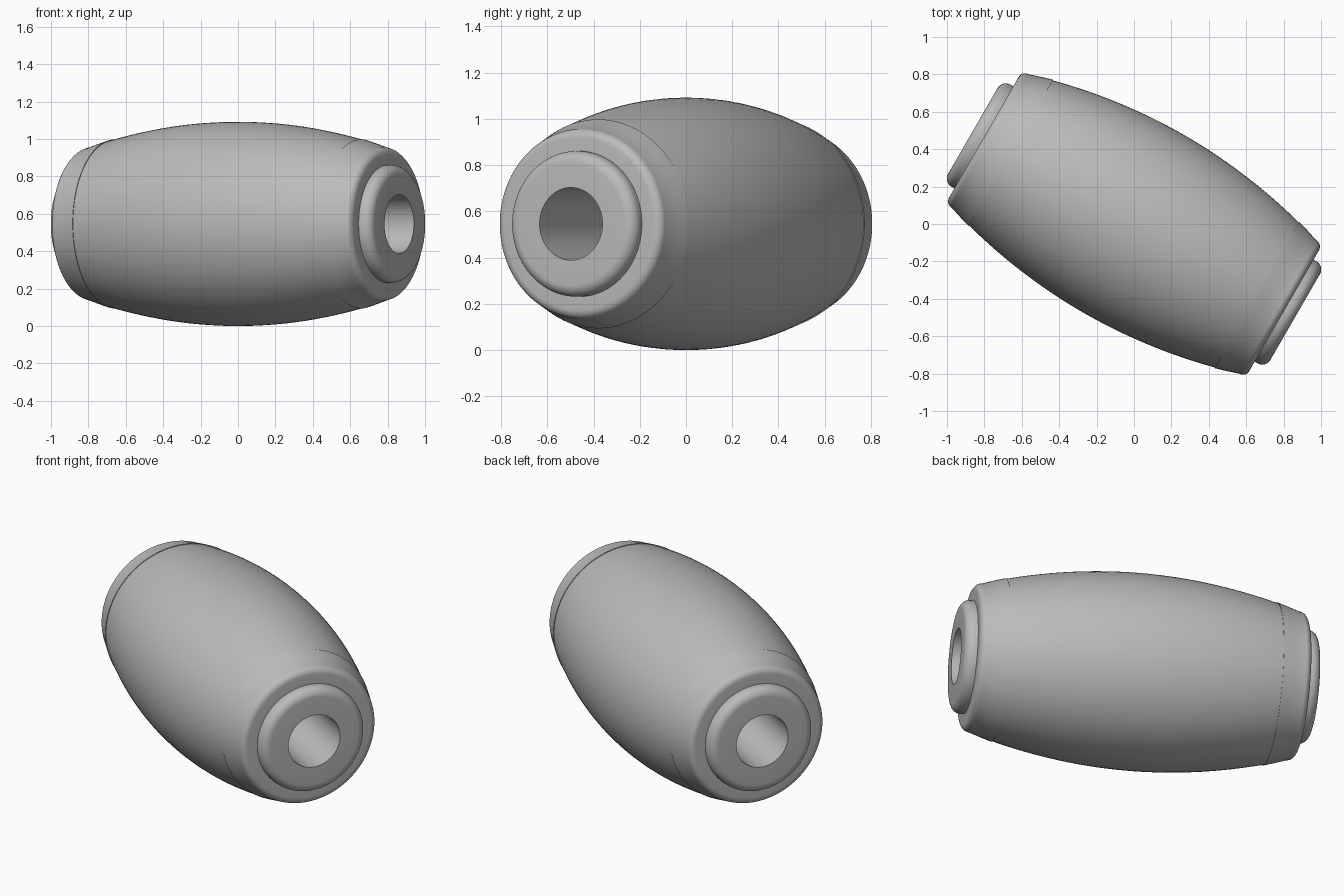
import bpy, bmesh, math

if "Cube" in bpy.data.objects:
    bpy.data.objects.remove(bpy.data.objects["Cube"])

CENTRE_Z = 0.546
SEGMENTS = 96

grey = bpy.data.materials.new("satin_grey")
grey.diffuse_color = (0.5, 0.5, 0.5, 1)
grey.use_nodes = True
grey.node_tree.nodes["Principled BSDF"].inputs["Base Color"].default_value = grey.diffuse_color


def fillet(a, r, radius, steps=8):
    """Quarter round from the outer wall to the end face, as (axial, radius) points."""
    return [(a + radius * math.sin(t), r + radius * math.cos(t))
            for t in (math.pi / 2 * i / steps for i in range(steps + 1))]


def mirrored(profile):
    return [(-a, r) for a, r in reversed(profile)]


def revolve(name, profile, closed=False):
    """Turn a profile round the long axis, which is swung 30 degrees in plan."""
    bm = bmesh.new()
    rings = []
    for a, r in profile:
        ring = []
        for j in range(SEGMENTS):
            t = 2 * math.pi * j / SEGMENTS
            ring.append(bm.verts.new((a, r * math.cos(t), r * math.sin(t))))
        rings.append(ring)
    pairs = list(zip(rings, rings[1:]))
    if closed:
        pairs.append((rings[-1], rings[0]))
    for p, q in pairs:
        for j in range(SEGMENTS):
            k = (j + 1) % SEGMENTS
            bm.faces.new((p[j], p[k], q[k], q[j]))
    mesh = bpy.data.meshes.new(name)
    bm.to_mesh(mesh)
    bm.free()
    mesh.materials.append(grey)
    obj = bpy.data.objects.new(name, mesh)
    obj.location.z = CENTRE_Z
    obj.rotation_euler.z = math.radians(-30)
    bpy.context.collection.objects.link(obj)
    bpy.ops.object.select_all(action='DESELECT')
    obj.select_set(True)
    bpy.context.view_layer.objects.active = obj
    bpy.ops.object.shade_smooth_by_angle(angle=math.radians(30))
    return obj


# Bulging outer barrel
SEAM = 0.76
barrel = [(SEAM * i / 16, 0.546 - 0.098 * (i / 16) ** 2) for i in range(-16, 17)]
revolve("barrel", barrel)

# Tapered end caps with a rounded rim and a fine step at the seam
cap = [(SEAM, 0.447), (SEAM, 0.452), (0.82, 0.434)] + fillet(0.887, 0.372, 0.04) + [(0.927, 0.30)]
revolve("end_cap_right", cap)
revolve("end_cap_left", mirrored(cap))

# Inner sleeve with rounded collars and a through bore
collar = [(0.90, 0.315)] + fillet(0.945, 0.265, 0.05) + [(0.995, 0.157)]
revolve("bored_sleeve", mirrored(collar) + collar, closed=True)
